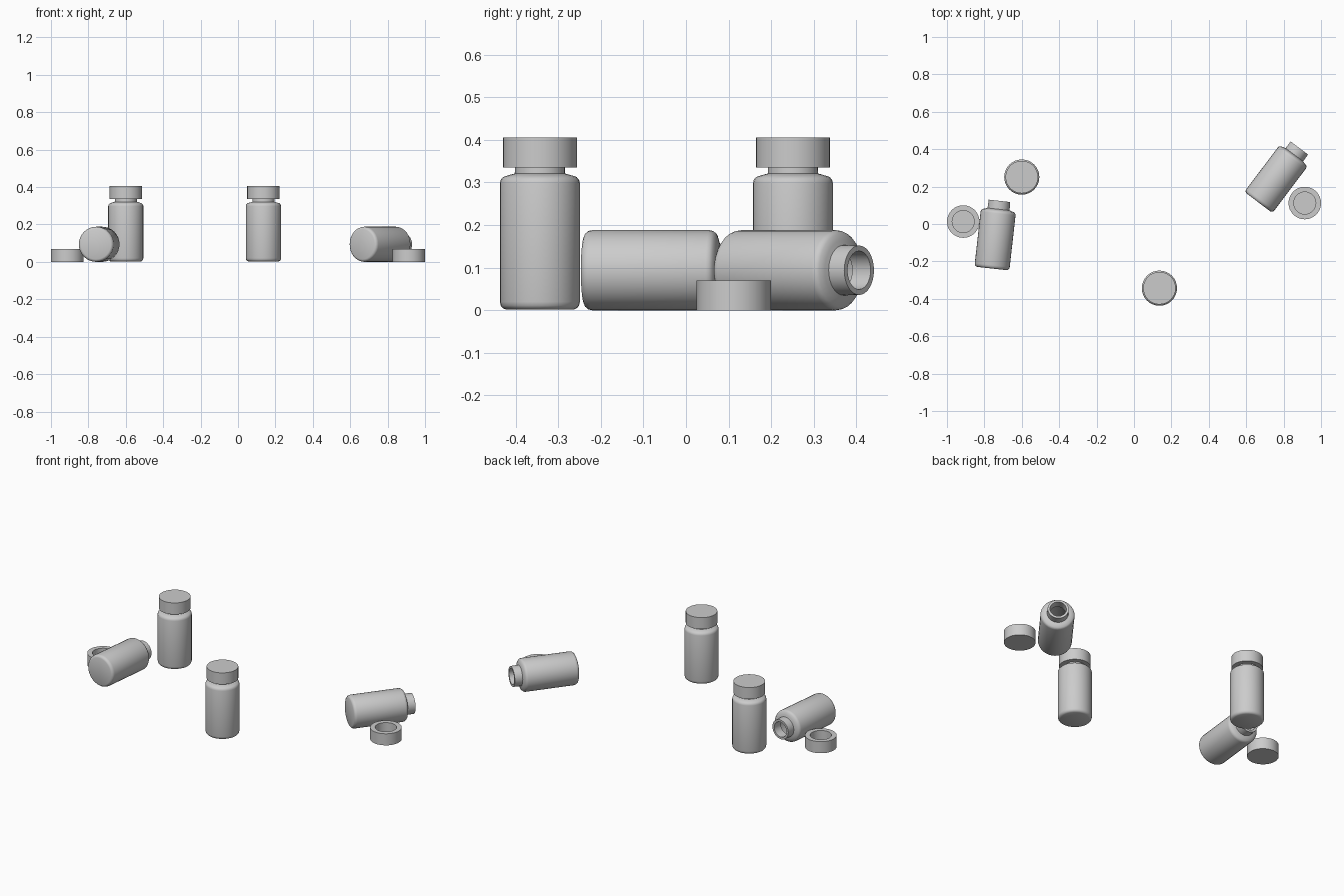
import bpy, bmesh
from math import radians, tau

if "Cube" in bpy.data.objects:
    bpy.data.objects.remove(bpy.data.objects["Cube"])

SEGMENTS = 32


def lathe(name, profile):
    """Revolve a (radius, height) profile around z into a closed mesh."""
    bm = bmesh.new()
    verts = [bm.verts.new((r, 0, z)) for r, z in profile]
    edges = [bm.edges.new(pair) for pair in zip(verts, verts[1:])]
    bmesh.ops.spin(bm, geom=verts + edges, cent=(0, 0, 0), axis=(0, 0, 1),
                   angle=tau, steps=SEGMENTS, use_duplicate=False)
    bmesh.ops.remove_doubles(bm, verts=bm.verts, dist=1e-5)
    bmesh.ops.recalc_face_normals(bm, faces=bm.faces)
    mesh = bpy.data.meshes.new(name)
    bm.to_mesh(mesh)
    bm.free()
    return mesh


def place(name, mesh, location, rotation=(0, 0, 0)):
    obj = bpy.data.objects.new(name, mesh.copy())
    bpy.context.collection.objects.link(obj)
    obj.location = location
    obj.rotation_euler = [radians(a) for a in rotation]
    bpy.ops.object.select_all(action='DESELECT')
    obj.select_set(True)
    bpy.context.view_layer.objects.active = obj
    bpy.ops.object.shade_smooth_by_angle(angle=radians(35))
    return obj


# Hollow bottle: rounded base, body, shoulder, open neck, then the inner wall
bottle = lathe("bottle", [
    (0, 0.002), (0.080, 0.002), (0.087, 0.005), (0.092, 0.011), (0.094, 0.020),
    (0.094, 0.298), (0.092, 0.306), (0.086, 0.313), (0.070, 0.318), (0.059, 0.321),
    (0.058, 0.366), (0.045, 0.366),
    (0.045, 0.312), (0.076, 0.302), (0.082, 0.292),
    (0.082, 0.022), (0.076, 0.015), (0, 0.015)])

# Screw cap, open side up, with a bore that fits the neck
cap = lathe("cap", [
    (0, 0), (0.087, 0), (0.087, 0.070), (0.059, 0.070), (0.059, 0.012), (0, 0.012)])

# Standing bottles with their caps on
for side, x, y in (("front", 0.136, -0.343), ("back", -0.60, 0.251)):
    place(f"{side}_standing_bottle", bottle, (x, y, 0))
    place(f"{side}_standing_cap", cap, (x, y, 0.405), (180, 0, 0))

# Fallen bottles (base centre, heading) with loose caps beside them
for side, bx, by, heading, cx, cy in (
        ("left", -0.760, -0.240, 6.4, -0.913, 0.013),
        ("right", 0.664, 0.114, 37, 0.913, 0.112)):
    place(f"{side}_fallen_bottle", bottle, (bx, by, 0.094), (-90, 0, -heading))
    place(f"{side}_loose_cap", cap, (cx, cy, 0))
